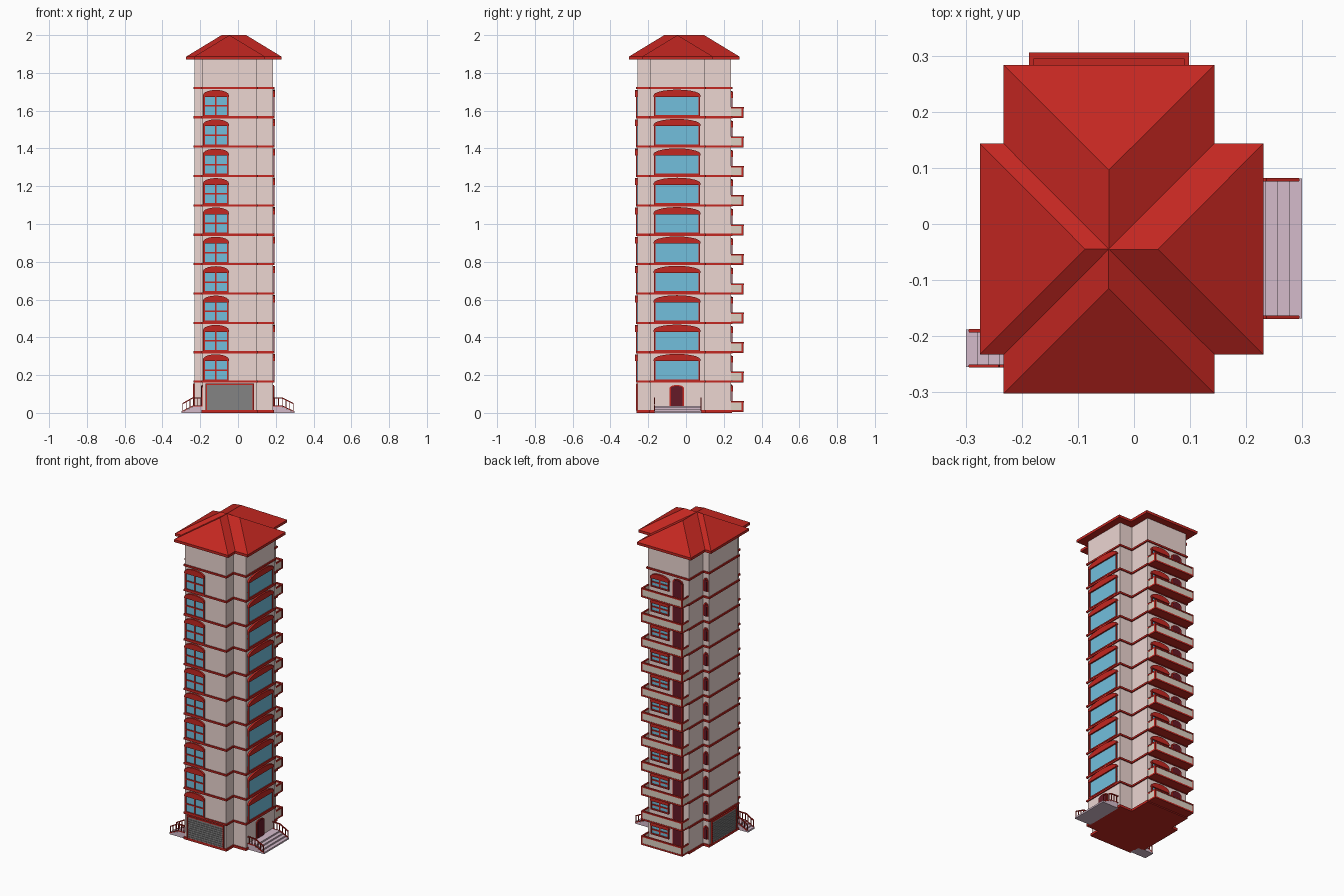
import bpy, bmesh, math
from mathutils import Vector, Matrix

if "Cube" in bpy.data.objects:
    bpy.data.objects.remove(bpy.data.objects["Cube"])

COL = {"wall": (0.84, 0.67, 0.64, 1), "red": (0.55, 0.02, 0.015, 1), "glass": (0.17, 0.52, 0.72, 1),
       "dark": (0.13, 0.01, 0.02, 1), "grey": (0.23, 0.23, 0.23, 1), "stone": (0.66, 0.50, 0.60, 1),
       "beige": (0.72, 0.63, 0.54, 1)}
MATS = {}
for k, c in COL.items():
    MATS[k] = bpy.data.materials.new(k)
    MATS[k].diffuse_color = c
PARTS = {}


def part(name, col):
    if name not in PARTS:
        PARTS[name] = (bmesh.new(), col)
    return PARTS[name][0]


def prism(name, col, pts, vec):
    """Extrude a closed 3D outline along a vector."""
    bm = part(name, col)
    a = [bm.verts.new(p) for p in pts]
    b = [bm.verts.new(Vector(p) + Vector(vec)) for p in pts]
    bm.faces.new(a[::-1])
    bm.faces.new(b)
    for i in range(len(a)):
        j = (i + 1) % len(a)
        bm.faces.new((a[i], a[j], b[j], b[i]))


def box(name, col, x0, x1, y0, y1, z0, z1):
    prism(name, col, [(x0, y0, z0), (x1, y0, z0), (x1, y1, z0), (x0, y1, z0)], (0, 0, z1 - z0))


def beam(name, col, p, q, t):
    p, q = Vector(p), Vector(q)
    d = q - p
    m = Matrix.Translation((p + q) / 2) @ d.to_track_quat('Z', 'Y').to_matrix().to_4x4()
    bmesh.ops.create_cube(part(name, col), size=1, matrix=m @ Matrix.Diagonal((t, t, d.length, 1)))


# Plan: two crossing bars, A runs front-back, B runs left-right
AX0, AX1, AY0, AY1 = -0.187, 0.098, -0.257, 0.238
BX0, BX1, BY0, BY1 = -0.229, 0.185, -0.187, 0.098


def cross(o, z):
    a0, a1, c0, c1 = AX0 - o, AX1 + o, AY0 - o, AY1 + o
    b0, b1, d0, d1 = BX0 - o, BX1 + o, BY0 - o, BY1 + o
    return [(a0, c0, z), (a1, c0, z), (a1, d0, z), (b1, d0, z), (b1, d1, z), (a1, d1, z),
            (a1, c1, z), (a0, c1, z), (a0, d1, z), (b0, d1, z), (b0, d0, z), (a0, d0, z)]


# Wall sides: (u, depth) -> x, y
SIDES = {"front": lambda u, d: (u, AY0 - d), "back": lambda u, d: (u, AY1 + d),
         "right": lambda u, d: (BX1 + d, u), "left": lambda u, d: (BX0 - d, u),
         "notch": lambda u, d: (u, BY1 + d), "porch": lambda u, d: (AX0 - d, u)}


def panel(name, col, side, uz, d):
    f = SIDES[side]
    a, b = Vector(f(0, -0.002)), Vector(f(0, d))
    prism(name, col, [(*f(u, -0.002), z) for u, z in uz], (*(b - a), 0))


def rect(u0, u1, z0, z1):
    return [(u0, z0), (u1, z0), (u1, z1), (u0, z1)]


def arch(u0, u1, z0, zs, h):
    c, r = (u0 + u1) / 2, (u1 - u0) / 2
    arc = [(c + r * math.cos(t), zs + h * math.sin(t)) for t in [math.pi * i / 10 for i in range(11)]]
    return ([(u0, z0), (u1, z0)] if z0 < zs else []) + arc


def window(side, u0, u1, z0, zs, h, bars, t=0.008):
    n = side + "_window"
    panel(n + "_glass", "glass", side, rect(u0, u1, z0, zs), 0.003)
    panel(n + "_hood", "red", side, arch(u0 - 0.002, u1 + 0.002, zs - t, zs, h), 0.012)
    panel(n + "_frame", "red", side, rect(u0, u1, z0, z0 + t), 0.009)
    for u in (u0, u1 - t):
        panel(n + "_frame", "red", side, rect(u, u + t, z0, zs), 0.009)
    if bars:
        c, m = (u0 + u1) / 2, (z0 + zs) / 2
        panel(n + "_frame", "red", side, rect(c - t / 2, c + t / 2, z0, zs), 0.007)
        panel(n + "_frame", "red", side, rect(u0, u1, m - t / 2, m + t / 2), 0.007)


def door(side, u0, u1, z0, zs, h):
    panel(side + "_door_frame", "red", side, arch(u0, u1, z0, zs, h), 0.006)
    panel(side + "_door", "dark", side, arch(u0 + 0.008, u1 - 0.008, z0, zs, h - 0.006), 0.009)


def garage(side, u0, u1):
    n = side + "_shutter"
    for u in (u0, u1 - 0.008):
        panel(n + "_frame", "red", side, rect(u, u + 0.008, 0.012, 0.155), 0.009)
    panel(n + "_frame", "red", side, rect(u0, u1, 0.147, 0.155), 0.009)
    panel(n, "grey", side, rect(u0, u1, 0.012, 0.15), 0.002)
    for i in range(10):
        z = 0.014 + i * 0.0134
        panel(n, "grey", side, rect(u0 + 0.008, u1 - 0.008, z, z + 0.010), 0.005)


# Walls and belt courses
prism("tower_walls", "wall", cross(0, 0.005), (0, 0, 1.87))
prism("base_slab", "red", cross(0.006, 0), (0, 0, 0.015))
STEP = 0.1555
for i in range(11):
    prism("floor_belts", "red", cross(0.007, 0.160 + i * STEP), (0, 0, 0.011))

# Crossed hip roof: fascia, then four hips meeting in valleys
bm = part("roof", "red")
lo = [bm.verts.new(p) for p in cross(0.0455, 1.87)]
hi = [bm.verts.new(p) for p in cross(0.0455, 1.886)]
CX, CY, ZT = -0.045, -0.045, 2.0
mid = bm.verts.new((CX, CY, ZT))
apex = [bm.verts.new(p) for p in ((CX, -0.115, ZT), (0.043, CY, ZT), (CX, 0.096, ZT), (-0.087, CY, ZT))]
bm.faces.new(lo[::-1])
for i in range(12):
    bm.faces.new((lo[i], lo[(i + 1) % 12], hi[(i + 1) % 12], hi[i]))
for k in range(4):
    a, b = hi[3 * k], hi[3 * k + 1]
    bm.faces.new((a, b, apex[k]))
    bm.faces.new((b, hi[3 * k + 2], mid, apex[k]))
    bm.faces.new((hi[3 * k - 1], a, apex[k], mid))

# Upper floor windows
for i in range(10):
    z = 0.170 + i * STEP
    window("front", -0.184, -0.050, z, z + 0.112, 0.028, True)
    window("right", -0.170, 0.075, z, z + 0.112, 0.030, False)

# Back side: balconies, doors and windows on every floor
for i in range(11):
    z = 0.012 + i * STEP
    door("back", -0.148, -0.076, z, z + 0.115, 0.022)
    window("back", -0.052, 0.074, z + 0.045, z + 0.108, 0.026, True)
    door("notch", -0.225, -0.192, z + 0.035, z + 0.095, 0.022)
    b0, b1 = AX0, AX1
    box("balcony_floors", "red", b0, b1, AY1, 0.305, z - 0.006, z + 0.004)
    y = 0.300
    box("balcony_panels", "beige", b0 + 0.002, b1 - 0.002, y - 0.003, y + 0.003, z, z + 0.046)
    box("balcony_rails", "red", b0, b1, y - 0.006, y + 0.006, z + 0.044, z + 0.052)
    for x in (b0 + 0.004, b1 - 0.004):
        box("balcony_panels", "beige", x - 0.003, x + 0.003, AY1, y, z, z + 0.046)
        box("balcony_rails", "red", x - 0.004, x + 0.004, AY1, y, z + 0.044, z + 0.052)
        box("balcony_rails", "red", x - 0.004, x + 0.004, y - 0.005, y + 0.005, z, z + 0.05)

# Ground floor entrances
garage("front", -0.172, 0.085)
garage("left", -0.170, 0.082)
door("right", -0.088, -0.010, 0.035, 0.130, 0.018)
door("porch", -0.250, -0.194, 0.035, 0.130, 0.018)


def stairs(name, s, wall, land, end, y0, y1):
    """Landing and steps going out along s*x, with a railing each side."""
    run = (end - land) / 3
    for i in range(4):
        xs = sorted((wall, land + i * run))
        box(name + "_steps", "stone", *xs, y0, y1, 0.0, 0.037 - i * 0.009)
    for y in (y0 + 0.002, y1 - 0.002):
        e = end - s * 0.006
        beam(name + "_railing", "red", (wall, y, 0.079), (land, y, 0.079), 0.006)
        beam(name + "_railing", "red", (land, y, 0.079), (e, y, 0.049), 0.006)
        beam(name + "_railing", "red", (wall, y, 0.036), (land, y, 0.036), 0.005)
        beam(name + "_railing", "red", (land, y, 0.036), (e, y, 0.009), 0.005)
        for j in range(6):
            x = wall + s * 0.01 + (e - wall - s * 0.01) * j / 5
            f = max(0, (x - land) / (e - land))
            beam(name + "_railing", "red", (x, y, 0.034 - f * 0.030), (x, y, 0.079 - f * 0.030), 0.004)


stairs("right_stairs", 1, BX1, 0.235, 0.299, -0.168, 0.081)
stairs("left_stairs", -1, AX0, -0.240, -0.299, -0.255, -0.188)

# Turn the collected parts into objects
for name, (bm, col) in PARTS.items():
    bmesh.ops.recalc_face_normals(bm, faces=bm.faces)
    me = bpy.data.meshes.new(name)
    bm.to_mesh(me)
    bm.free()
    me.materials.append(MATS[col])
    bpy.context.collection.objects.link(bpy.data.objects.new(name, me))

for m in bpy.data.materials:
    if m.users and not m.is_grease_pencil:
        m.use_nodes = True
        m.node_tree.nodes["Principled BSDF"].inputs["Base Color"].default_value = m.diffuse_color
